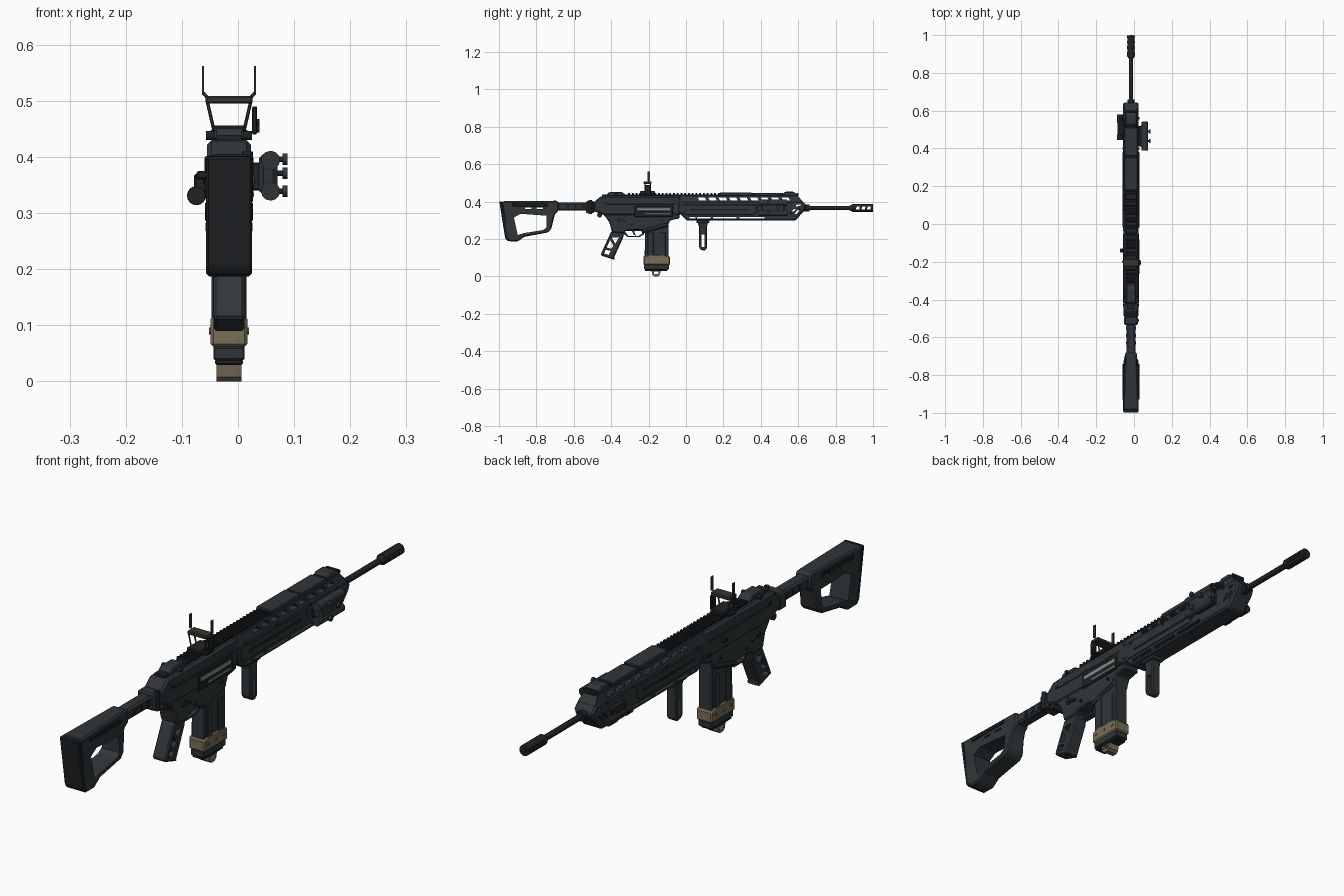
import bpy, bmesh, math
from mathutils import Matrix, Vector

CX = -0.016  # centre line of the rifle in x; parts are laid out around it


def material(name, rgb):
    m = bpy.data.materials.new(name)
    m.diffuse_color = (*rgb, 1)
    return m


DARK = material("dark_polymer", (0.030, 0.036, 0.041))
BLACK = material("black_metal", (0.014, 0.016, 0.018))
TAN = material("tan_rubber", (0.19, 0.155, 0.10))
STEEL = material("bare_steel", (0.25, 0.26, 0.27))
BRONZE = material("sight_frame", (0.04, 0.034, 0.028))


def add(name, bm, mat):
    bmesh.ops.recalc_face_normals(bm, faces=bm.faces)
    me = bpy.data.meshes.new(name)
    bm.to_mesh(me)
    bm.free()
    ob = bpy.data.objects.new(name, me)
    ob.location.x = CX
    bpy.context.collection.objects.link(ob)
    me.materials.append(mat)
    return ob


def slab(bm, pts, x0, x1):
    f = bm.faces.new([bm.verts.new((x0, y, z)) for y, z in pts])
    r = bmesh.ops.extrude_face_region(bm, geom=[f])
    bmesh.ops.translate(bm, vec=(x1 - x0, 0, 0),
                        verts=[v for v in r["geom"] if isinstance(v, bmesh.types.BMVert)])


def prism(name, pts, x0, x1, mat=DARK, bevel=0.004, holes=(), warp=None):
    """Side profile (y, z) extruded across x, edges chamfered, holes cut right through."""
    bm = bmesh.new()
    slab(bm, pts, x0, x1)
    if warp:
        for v in bm.verts:
            v.co.x *= warp(v.co)
    bmesh.ops.recalc_face_normals(bm, faces=bm.faces)
    if bevel:
        bmesh.ops.bevel(bm, geom=list(bm.edges), offset=bevel, segments=1,
                        affect='EDGES', clamp_overlap=True)
    ob = add(name, bm, mat)
    return cut(ob, holes) if holes else ob


def cut(ob, holes):
    bm = bmesh.new()
    for h in holes:
        slab(bm, h, -0.2, 0.2)
    c = add("cutter", bm, BLACK)
    c.hide_render = True
    mod = ob.modifiers.new("cut", 'BOOLEAN')
    mod.operation, mod.solver, mod.object = 'DIFFERENCE', 'EXACT', c
    dg = bpy.context.evaluated_depsgraph_get()
    me = bpy.data.meshes.new_from_object(ob.evaluated_get(dg))
    ob.modifiers.clear()
    ob.data = me
    bpy.data.objects.remove(c)
    return ob


def rect(y0, y1, z0, z1, lean=0.0):
    return [(y0, z0), (y1, z0), (y1 + lean, z1), (y0 + lean, z1)]


def box(name, x0, x1, y0, y1, z0, z1, mat=DARK, bevel=0.003):
    return prism(name, rect(y0, y1, z0, z1), x0, x1, mat, bevel)


def rod(name, a, b, r, mat=BLACK, n=16, r2=None):
    a, b = Vector(a), Vector(b)
    bm = bmesh.new()
    rot = (b - a).to_track_quat('Z', 'Y').to_matrix().to_4x4()
    bmesh.ops.create_cone(bm, cap_ends=True, segments=n, radius1=r, radius2=r if r2 is None else r2,
                          depth=(b - a).length, matrix=Matrix.Translation((a + b) / 2) @ rot)
    ob = add(name, bm, mat)
    bpy.ops.object.select_all(action='DESELECT')
    ob.select_set(True)
    bpy.context.view_layer.objects.active = ob
    bpy.ops.object.shade_smooth_by_angle(angle=math.radians(35))
    return ob


# Skeleton stock with butt pad, tube and hinge
prism("stock", [(-0.985, 0.402), (-0.69, 0.405), (-0.68, 0.395), (-0.68, 0.352), (-0.70, 0.335),
                (-0.72, 0.255), (-0.74, 0.235), (-0.865, 0.212), (-0.90, 0.187), (-0.945, 0.187), (-0.96, 0.21)],
      -0.041, 0.041, bevel=0.006,
      holes=[[(-0.92, 0.315), (-0.885, 0.335), (-0.745, 0.325), (-0.745, 0.262), (-0.765, 0.248),
              (-0.865, 0.232), (-0.90, 0.222)]] + [rect(y, y + 0.035, 0.362, 0.368) for y in (-0.86, -0.80)],
      warp=lambda c: 0.75 if c.y > -0.71 else 1)
prism("butt_pad", [(-0.998, 0.40), (-0.982, 0.402), (-0.943, 0.188), (-0.955, 0.19), (-0.967, 0.205)],
      -0.041, 0.041, BLACK)
for s in (-1, 1):
    box("stock_cheek_panel", s * 0.041 - 0.003, s * 0.041 + 0.003, -0.93, -0.74, 0.375, 0.39, BLACK, 0.002)
box("stock_tube", -0.024, 0.024, -0.70, -0.51, 0.352, 0.395, bevel=0.007)
for y in (-0.64, -0.60, -0.56):
    box("tube_notch_plate", -0.026, 0.026, y, y + 0.018, 0.36, 0.388, BLACK, 0.002)
box("hinge_block", -0.036, 0.036, -0.535, -0.49, 0.338, 0.403, bevel=0.006)
rod("hinge_pin", (0.033, -0.512, 0.335), (0.033, -0.512, 0.41), 0.01)
rod("sling_socket", (-0.034, -0.462, 0.328), (0.034, -0.462, 0.328), 0.013)

# Upper and lower receiver
prism("upper_receiver", [(-0.495, 0.35), (-0.495, 0.395), (-0.455, 0.43), (-0.03, 0.43), (-0.03, 0.325), (-0.43, 0.325)],
      -0.039, 0.039, bevel=0.008)
prism("lower_receiver", [(-0.465, 0.365), (-0.41, 0.29), (-0.395, 0.235), (-0.335, 0.233), (-0.32, 0.245),
                         (-0.245, 0.25), (-0.23, 0.23), (-0.10, 0.265), (-0.085, 0.30), (-0.035, 0.31), (-0.035, 0.36)],
      -0.035, 0.035, bevel=0.005)
prism("trigger_guard", [(-0.345, 0.25), (-0.225, 0.25), (-0.225, 0.225), (-0.25, 0.21), (-0.31, 0.21), (-0.335, 0.228)],
      -0.012, 0.012, bevel=0, holes=[[(-0.328, 0.243), (-0.235, 0.243), (-0.235, 0.229), (-0.253, 0.217), (-0.308, 0.217)]])
prism("trigger", [(-0.29, 0.25), (-0.278, 0.25), (-0.274, 0.232), (-0.268, 0.219), (-0.277, 0.222), (-0.286, 0.236)],
      -0.005, 0.005, BLACK, 0)
for s in (-1, 1):
    for i, (y, z, r) in enumerate([(-0.43, 0.395, .007), (-0.36, 0.30, .011), (-0.29, 0.275, .007),
                                   (-0.06, 0.335, .009), (-0.13, 0.30, .006)]):
        rod("receiver_pin", (s * 0.03, y, z), (s * 0.042, y, z), r)
    prism("selector_lever", [(-0.37, 0.305), (-0.32, 0.287), (-0.317, 0.295), (-0.36, 0.318)],
          s * 0.034, s * 0.043, BLACK, 0)
    prism("magwell_rib", [(-0.235, 0.25), (-0.225, 0.237), (-0.10, 0.272), (-0.10, 0.29)], s * 0.033, s * 0.038)
    box("receiver_side_rib", s * 0.037, s * 0.042, -0.42, -0.06, 0.384, 0.394)
box("ejection_port_frame", 0.036, 0.043, -0.275, -0.07, 0.318, 0.378, BLACK)
box("bolt_carrier", 0.036, 0.0445, -0.265, -0.08, 0.350, 0.368, STEEL, 0.002)
box("bolt_lower_strip", 0.036, 0.0445, -0.22, -0.08, 0.328, 0.338, STEEL, 0.002)
box("charging_handle", -0.058, 0.03, -0.15, -0.13, 0.36, 0.375, BLACK)
prism("rear_sight_housing", [(-0.43, 0.43), (-0.41, 0.452), (-0.345, 0.452), (-0.31, 0.43)], -0.026, 0.026)
rod("rear_sight_knob", (-0.041, -0.375, 0.438), (0.041, -0.375, 0.438), 0.008)

# Pistol grip with skeleton cut-outs
prism("pistol_grip", [(-0.40, 0.24), (-0.33, 0.24), (-0.335, 0.21), (-0.385, 0.10), (-0.38, 0.088),
                      (-0.455, 0.112), (-0.453, 0.125)], -0.028, 0.028, bevel=0.005,
      holes=[[(-0.397, 0.208), (-0.358, 0.21), (-0.378, 0.175)],
             [(-0.406, 0.195), (-0.388, 0.165), (-0.398, 0.148), (-0.424, 0.155)],
             [(-0.43, 0.143), (-0.402, 0.137), (-0.413, 0.115), (-0.438, 0.123)]])

# Magazine with tan sleeve and pull tab
prism("magazine", [(-0.218, 0.30), (-0.093, 0.30), (-0.093, 0.05), (-0.222, 0.05)], -0.028, 0.028)
for s in (-1, 1):
    for y in (-0.205, -0.14):
        box("magazine_rib", s * 0.026, s * 0.031, y, y + 0.03, 0.10, 0.235, DARK, 0.002)
prism("magazine_sleeve", [(-0.228, 0.062), (-0.228, 0.108), (-0.20, 0.116), (-0.115, 0.116), (-0.085, 0.106), (-0.085, 0.062)],
      -0.033, 0.033, TAN, 0.005)
for s in (-1, 1):
    for y in (-0.205, -0.157, -0.11):
        rod("sleeve_stud", (s * 0.03, y, 0.09), (s * 0.036, y, 0.09), 0.006, TAN, 10)
box("magazine_base", -0.028, 0.028, -0.224, -0.09, 0.038, 0.062)
box("magazine_foot", -0.025, 0.025, -0.22, -0.10, 0.029, 0.04, BLACK)
prism("magazine_pull_tab", [(-0.185, 0.032), (-0.135, 0.032), (-0.14, 0.008), (-0.15, 0), (-0.17, 0), (-0.18, 0.008)],
      -0.022, 0.022, TAN, 0, holes=[rect(-0.172, -0.148, 0.012, 0.026)])

# Handguard: slotted body, vented tapering upper, side panels
prism("handguard", [(-0.045, 0.405), (0.62, 0.405), (0.645, 0.38), (0.635, 0.355), (0.585, 0.298),
                    (0.005, 0.298), (-0.045, 0.35)], -0.041, 0.041, bevel=0.007,
      holes=[rect(y0, y1, 0.309, 0.319) for y0, y1 in ((0.02, 0.05), (0.06, 0.13), (0.145, 0.27), (0.285, 0.42))]
      + [rect(y, y + 0.012, 0.335, 0.36, 0.02) for y in (0.555, 0.58)] + [rect(0.585, 0.61, 0.375, 0.385, 0.006)])
prism("handguard_upper", [(-0.045, 0.40), (-0.045, 0.433), (0.595, 0.433), (0.625, 0.40)], -0.039, 0.039, bevel=0.002,
      holes=[rect(0.07 + i * 0.056, 0.108 + i * 0.056, 0.407, 0.423, -0.008) for i in range(9)],
      warp=lambda c: 0.74 if c.z > 0.42 else 1)
for s in (-1, 1):
    prism("handguard_side_panel", [(-0.02, 0.345), (0.0, 0.328), (0.36, 0.328), (0.38, 0.345), (0.38, 0.385), (-0.02, 0.385)],
          s * 0.038, s * 0.044, DARK, 0.002)
    box("side_panel_groove", s * 0.042, s * 0.046, 0.03, 0.34, 0.352, 0.362, BLACK, 0.001)
    for y in (0.01, 0.2, 0.40, 0.56):
        rod("handguard_screw", (s * 0.037, y, 0.393), (s * 0.044, y, 0.393), 0.006, BLACK, 10)

# Top rail with teeth, covers and folded front sight
box("top_rail", -0.022, 0.022, -0.45, 0.60, 0.427, 0.439, BLACK, 0)
for i in range(46):
    y = -0.31 + i * 0.02
    box("rail_tooth", -0.029, 0.029, y, y + 0.011, 0.434, 0.446, BLACK, 0.002)
box("rail_cover_rear", -0.034, 0.034, 0.18, 0.352, 0.43, 0.449)
box("rail_cover_front", -0.034, 0.034, 0.36, 0.51, 0.43, 0.447)
prism("folded_front_sight", [(0.51, 0.43), (0.53, 0.453), (0.575, 0.453), (0.605, 0.43)], -0.03, 0.03)

# Open reflex sight: clamp, flared struts, crossbar, prongs
box("sight_base", -0.03, 0.03, -0.245, -0.165, 0.438, 0.456, BLACK)
box("sight_clamp", -0.041, 0.041, -0.225, -0.185, 0.434, 0.442, BLACK, 0.002)
for s in (-1, 1):
    for y in (-0.22, -0.19):
        rod("sight_strut", (s * 0.028, y, 0.452), (s * 0.039, y, 0.50), 0.003, BRONZE, 6)
    rod("sight_prong_elbow", (s * 0.038, -0.20, 0.505), (s * 0.046, -0.20, 0.514), 0.003, BRONZE, 6)
    box("sight_prong", s * 0.046 - 0.0018, s * 0.046 + 0.0018, -0.206, -0.192, 0.51, 0.562, BRONZE, 0)
box("sight_crossbar", -0.042, 0.042, -0.226, -0.184, 0.495, 0.509, BRONZE)
box("sight_emitter", 0.041, 0.05, -0.22, -0.19, 0.44, 0.49, BLACK, 0.002)
for z in (0.45, 0.462):
    rod("sight_emitter_knob", (0.045, -0.205, z), (0.054, -0.205, z), 0.006)

# Right side aiming module and left side lamp
box("aim_module_mount", 0.04, 0.066, 0.41, 0.52, 0.34, 0.39, BLACK)
box("aim_module_body", 0.053, 0.086, 0.40, 0.53, 0.332, 0.405, bevel=0.008)
for z in (0.339, 0.394):
    rod("aim_module_tube", (0.074, 0.388, z), (0.074, 0.54, z), 0.017, DARK, 12)
    rod("aim_module_lens", (0.074, 0.536, z), (0.074, 0.543, z), 0.013, BLACK, 12)
for y, z in ((0.44, 0.339), (0.49, 0.371), (0.44, 0.396)):
    rod("aim_module_shaft", (0.08, y, z), (0.099, y, z), 0.005)
    rod("aim_module_knob", (0.095, y, z), (0.104, y, z), 0.010, DARK, 12)
box("lamp_mount", -0.062, -0.038, 0.47, 0.56, 0.33, 0.37, BLACK)
rod("lamp_body", (-0.058, 0.45, 0.331), (-0.058, 0.55, 0.331), 0.014)
rod("lamp_head", (-0.058, 0.535, 0.331), (-0.058, 0.58, 0.331), 0.017)
rod("lamp_tail_cap", (-0.058, 0.445, 0.331), (-0.058, 0.475, 0.331), 0.016)

# Foregrip with slot
box("foregrip_clamp", -0.026, 0.026, 0.055, 0.125, 0.285, 0.303)
prism("foregrip", [(0.062, 0.29), (0.118, 0.29), (0.112, 0.265), (0.112, 0.15), (0.10, 0.138), (0.08, 0.142), (0.07, 0.155), (0.07, 0.265)],
      -0.02, 0.02, holes=[rect(0.083, 0.100, 0.157, 0.225)])

# Barrel and ported muzzle
rod("barrel", (0, 0.60, 0.366), (0, 0.90, 0.366), 0.0115)
rod("barrel_collar", (0, 0.62, 0.366), (0, 0.66, 0.366), 0.018)
rod("muzzle_cone", (0, 0.875, 0.366), (0, 0.89, 0.366), 0.012, r2=0.02)
cut(rod("muzzle_brake", (0, 0.888, 0.366), (0, 0.999, 0.366), 0.0205, n=20),
    [rect(y, y + 0.018, 0.357, 0.375, 0.004) for y in (0.908, 0.938, 0.967)])
rod("bore", (0, 0.995, 0.366), (0, 1.0, 0.366), 0.009)
